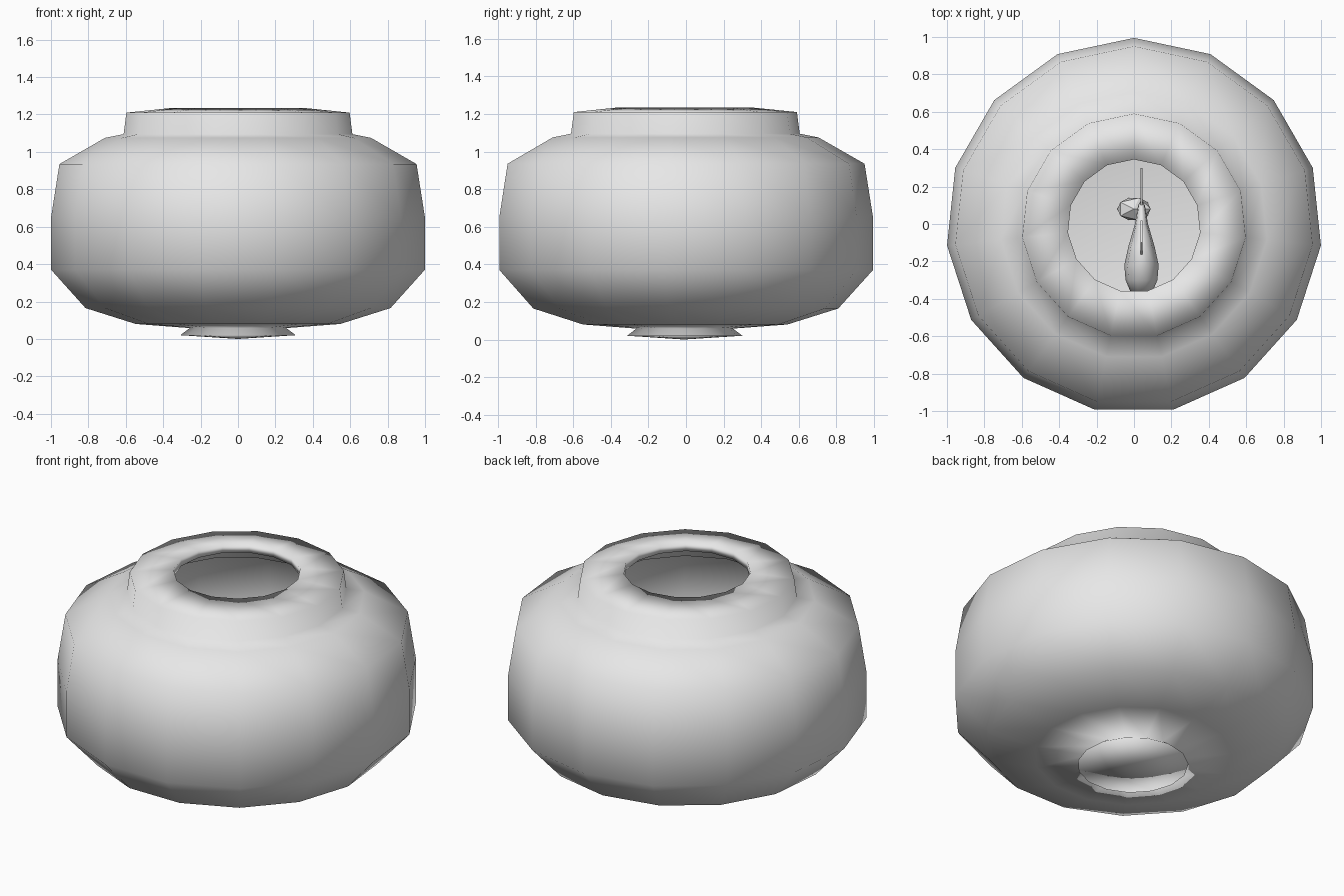
import bpy, bmesh, math
from mathutils import Vector

cube = bpy.data.objects.get("Cube")
if cube:
    bpy.data.objects.remove(cube, do_unlink=True)

grey = bpy.data.materials.new("plain_grey")
grey.use_nodes = True
GREY = (0.8, 0.8, 0.8, 1)
grey.diffuse_color = GREY
grey.node_tree.nodes["Principled BSDF"].inputs["Base Color"].default_value = GREY


def finish(bm, name, smooth=True):
    bmesh.ops.recalc_face_normals(bm, faces=bm.faces)
    for f in bm.faces:
        f.smooth = smooth
    mesh = bpy.data.meshes.new(name)
    bm.to_mesh(mesh)
    bm.free()
    mesh.materials.append(grey)
    obj = bpy.data.objects.new(name, mesh)
    bpy.context.collection.objects.link(obj)
    return obj


def skin(bm, rings, closed_ends=True):
    """Bridge rings of equal point count; single-point rings become poles."""
    loops = [[bm.verts.new(p) for p in ring] for ring in rings]
    for a, b in zip(loops, loops[1:]):
        n = max(len(a), len(b))
        for i in range(n):
            j = (i + 1) % n
            if len(a) == 1:
                bm.faces.new((a[0], b[i], b[j]))
            elif len(b) == 1:
                bm.faces.new((a[i], a[j], b[0]))
            else:
                bm.faces.new((a[i], a[j], b[j], b[i]))


def ring(radius, z, sides=15, y0=-0.01):
    if radius == 0:
        return [(0, y0, z)]
    step = math.tau / sides
    return [(radius * math.sin(i * step), y0 + radius * math.cos(i * step), z)
            for i in range(sides)]


# Bowl: foot, belly, shoulder, collar and lip, then back down the inside
OUTSIDE = [(0, 0), (0.31, 0.02), (0.26, 0.058), (0.55, 0.08), (0.82, 0.165),
           (1.005, 0.37), (1.005, 0.65), (0.96, 0.935), (0.715, 1.075),
           (0.615, 1.095), (0.6, 1.21), (0.355, 1.235)]
INSIDE = [(0.355, 1.19), (0.56, 1.165), (0.57, 1.06), (0.68, 1.03), (0.92, 0.91),
          (0.965, 0.65), (0.965, 0.39), (0.79, 0.2), (0.53, 0.12), (0, 0.1)]
bm = bmesh.new()
skin(bm, [ring(r, z) for r, z in OUTSIDE + INSIDE])
finish(bm, "bowl")

# Fish body: oval sections from nose to tail root (y, half width, half height)
FX, FZ = 0.04, 0.55
SECTIONS = [(-0.36, 0.06, 0.05), (-0.3, 0.085, 0.1), (-0.22, 0.092, 0.13),
            (-0.12, 0.07, 0.13), (0, 0.035, 0.08), (0.1, 0.018, 0.05)]
bm = bmesh.new()
rings = [[(FX, -0.375, FZ)]]
for y, w, h in SECTIONS:
    rings.append([(FX + w * math.cos(t * math.tau / 10), y,
                   FZ + h * math.sin(t * math.tau / 10)) for t in range(10)])
rings.append([(FX, 0.13, FZ)])
skin(bm, rings)
finish(bm, "fish_body")


# Fins: thin upright outlines given as (y, z offset)
def fin(name, outline, thick=0.012):
    bm = bmesh.new()
    face = bm.faces.new([bm.verts.new((FX - thick / 2, y, FZ + z)) for y, z in outline])
    out = bmesh.ops.extrude_face_region(bm, geom=[face])
    moved = [v for v in out["geom"] if isinstance(v, bmesh.types.BMVert)]
    bmesh.ops.translate(bm, vec=Vector((thick, 0, 0)), verts=moved)
    finish(bm, name, False)


fin("fish_tail", [(0.07, -0.03), (0.3, -0.13), (0.24, 0), (0.3, 0.13), (0.07, 0.03)])
fin("fish_back_fin", [(-0.18, 0.1), (-0.1, 0.22), (0.02, 0.18), (0, 0.06)])

# Stone on the floor of the bowl
bm = bmesh.new()
bmesh.ops.create_icosphere(bm, subdivisions=1, radius=0.1)
bmesh.ops.scale(bm, vec=(1, 0.7, 0.8), verts=bm.verts)
bmesh.ops.translate(bm, vec=(0, 0.08, 0.16), verts=bm.verts)
finish(bm, "stone", False)
